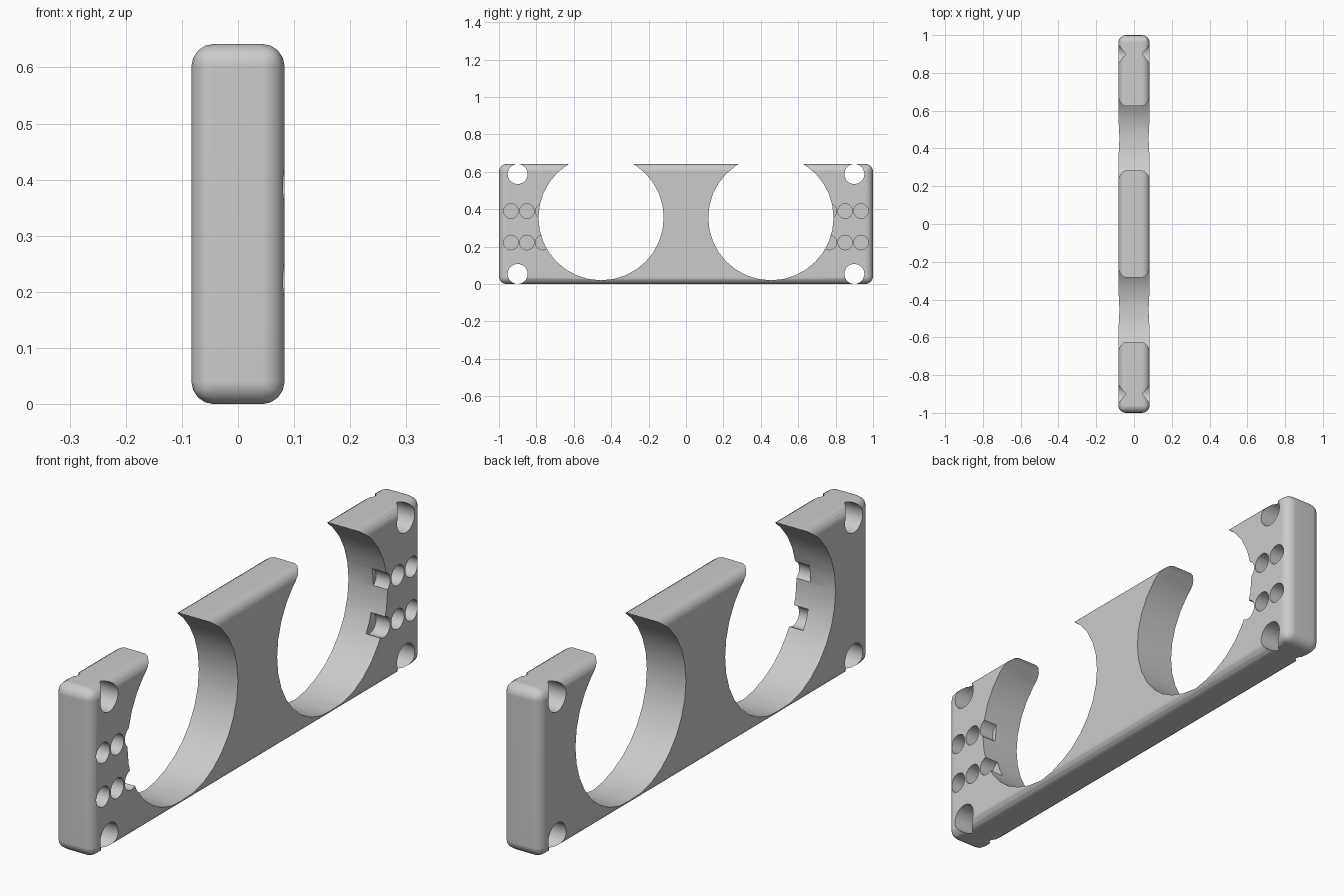
import bpy
import math

if "Cube" in bpy.data.objects:
    bpy.data.objects.remove(bpy.data.objects["Cube"], do_unlink=True)

WIDTH, LENGTH, HEIGHT = 0.166, 2.0, 0.642

grey = bpy.data.materials.new("plain_grey")
grey.use_nodes = True
colour = (0.6, 0.6, 0.6, 1.0)
grey.diffuse_color = colour
grey.node_tree.nodes["Principled BSDF"].inputs["Base Color"].default_value = colour


def apply(obj, modifier):
    bpy.context.view_layer.objects.active = obj
    bpy.ops.object.modifier_apply(modifier=modifier.name)


def drill(obj, y, z, radius, x=0.0, depth=0.5, sides=32):
    """Cut a round hole along x through, or into, the object."""
    bpy.ops.mesh.primitive_cylinder_add(
        vertices=sides, radius=radius, depth=depth,
        location=(x, y, z), rotation=(0, math.pi / 2, 0))
    cutter = bpy.context.object
    cutter.name = "hole_cutter"
    cutter.hide_render = True
    cutter.data.materials.append(grey)
    cut = obj.modifiers.new("hole", 'BOOLEAN')
    cut.operation = 'DIFFERENCE'
    cut.solver = 'EXACT'
    cut.object = cutter
    apply(obj, cut)
    bpy.data.objects.remove(cutter, do_unlink=True)


# Rounded slab
bpy.ops.mesh.primitive_cube_add(size=1, location=(0, 0, HEIGHT / 2))
holder = bpy.context.object
holder.name = "holder_plate"
holder.scale = (WIDTH, LENGTH, HEIGHT)
bpy.ops.object.transform_apply(location=True, rotation=False, scale=True)
holder.data.materials.append(grey)
bevel = holder.modifiers.new("rounded_edges", 'BEVEL')
bevel.width = 0.04
bevel.segments = 4
apply(holder, bevel)

for side in (-1, 1):
    # Large open cradle
    drill(holder, side * 0.454, 0.355, 0.335)
    # Corner through holes
    for z in (0.054, HEIGHT - 0.054):
        drill(holder, side * 0.9, z, 0.0535)
    # Shallow round pockets on the left face only
    for z in (0.222, 0.39):
        for y in (0.936, 0.851, 0.766):
            drill(holder, side * y, z, 0.039, x=WIDTH / 2, depth=0.12)

# Smooth rounded surfaces, crisp hole rims
bpy.ops.object.select_all(action='DESELECT')
holder.select_set(True)
bpy.context.view_layer.objects.active = holder
bpy.ops.object.shade_smooth_by_angle(angle=math.radians(30))
normals = holder.modifiers.new("flat_face_normals", 'WEIGHTED_NORMAL')
normals.keep_sharp = True
